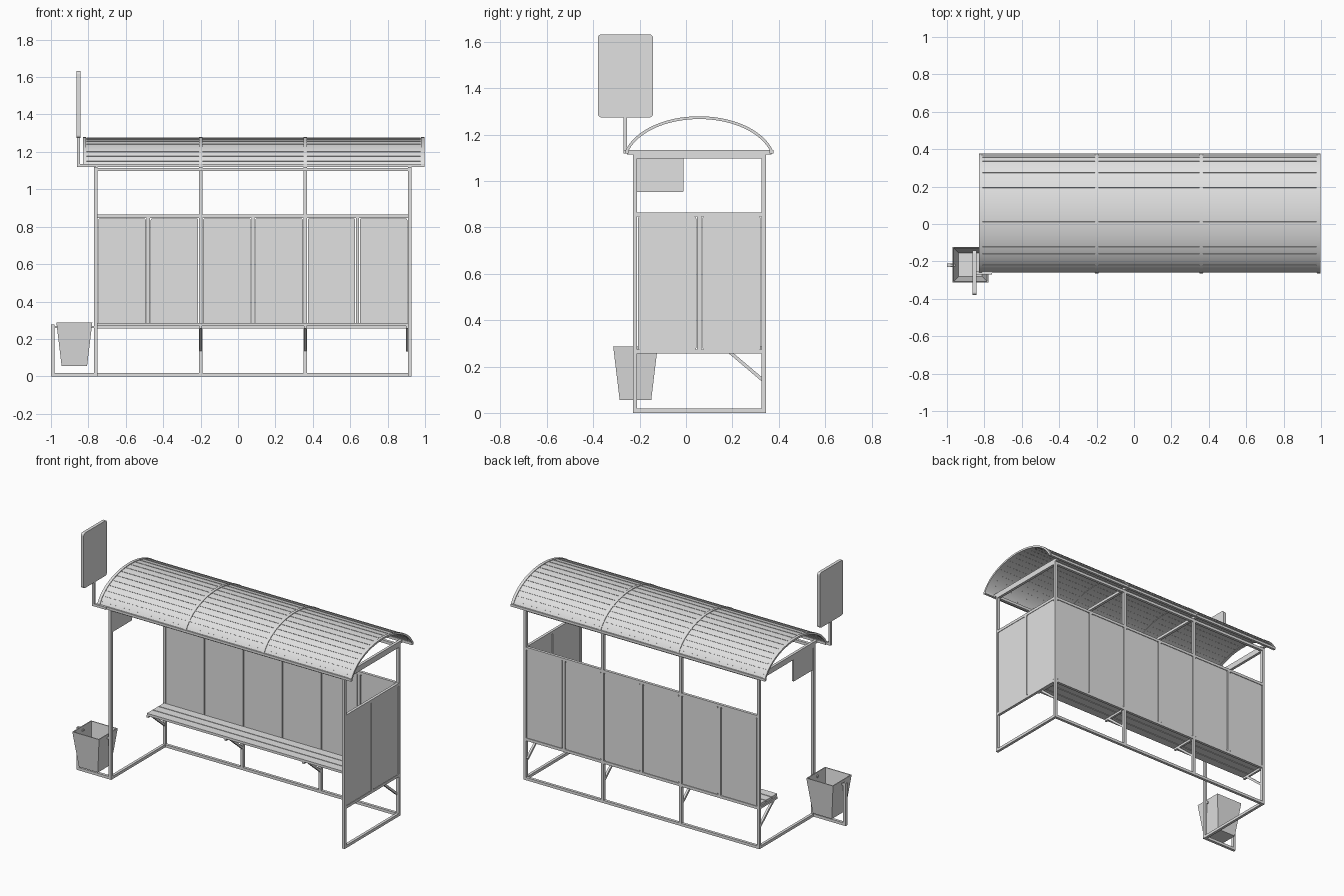
import bpy, bmesh, math
from mathutils import Vector, Matrix

cube = bpy.data.objects.get("Cube")
if cube:
    bpy.data.objects.remove(cube, do_unlink=True)

grey = bpy.data.materials.new("light_grey")
grey.use_nodes = True
grey.diffuse_color = (0.75, 0.75, 0.75, 1)
grey.node_tree.nodes["Principled BSDF"].inputs["Base Color"].default_value = (0.75, 0.75, 0.75, 1)


def finish(name, bm):
    bmesh.ops.recalc_face_normals(bm, faces=bm.faces)
    mesh = bpy.data.meshes.new(name)
    bm.to_mesh(mesh)
    bm.free()
    mesh.materials.append(grey)
    ob = bpy.data.objects.new(name, mesh)
    bpy.context.collection.objects.link(ob)
    return ob


def box(name, x, y, z):
    """Box from (min, max) pairs."""
    bm = bmesh.new()
    bmesh.ops.create_cube(bm, size=1)
    for v in bm.verts:
        for i, (lo, hi) in enumerate((x, y, z)):
            v.co[i] = (lo + hi) / 2 + v.co[i] * (hi - lo)
    return finish(name, bm)


def bar(name, a, b, w=0.018, h=None):
    """Straight bar between two points."""
    a, b = Vector(a), Vector(b)
    d = b - a
    bm = bmesh.new()
    bmesh.ops.create_cube(bm, size=1)
    size = Matrix.Diagonal((w, h or w, d.length, 1))
    bm.transform(Matrix.Translation((a + b) / 2) @ d.to_track_quat('Z', 'Y').to_matrix().to_4x4() @ size)
    return finish(name, bm)


def plate(name, axis, at, u, z, thick=0.012, r=0.01):
    """Upright rounded plate; axis is its normal, u its sideways extent."""
    bm = bmesh.new()
    rim = []
    corners = ((u[1] - r, z[1] - r), (u[0] + r, z[1] - r), (u[0] + r, z[0] + r), (u[1] - r, z[0] + r))
    for k, (cu, cz) in enumerate(corners):
        for s in range(4):
            t = (k + s / 3) * math.pi / 2
            p, q = cu + r * math.cos(t), cz + r * math.sin(t)
            low = at - thick / 2
            rim.append(bm.verts.new((low, p, q) if axis == 'x' else (p, low, q)))
    face = bm.faces.new(rim)
    ext = bmesh.ops.extrude_face_region(bm, geom=[face])
    move = Vector((thick, 0, 0) if axis == 'x' else (0, thick, 0))
    bmesh.ops.translate(bm, vec=move, verts=[g for g in ext["geom"] if isinstance(g, bmesh.types.BMVert)])
    return finish(name, bm)


# Frame layout
LEFT, RIGHT = -0.76, 0.918
FRONT, BACK = -0.22, 0.335
BAYS = (LEFT, -0.2, 0.36, RIGHT)
T = 0.009
TOP = 1.115

# Posts, ground rails and top rails
for x in BAYS:
    box("back_post", (x - T, x + T), (BACK - T, BACK + T), (0, TOP))
for x in (LEFT, RIGHT):
    box("front_post", (x - T, x + T), (FRONT - T, FRONT + T), (0, TOP))
    for name, z in (("side_ground_rail", 0), ("side_top_rail", 1.097)):
        box(name, (x - T, x + T), (FRONT, BACK), (z, z + 2 * T))
box("back_ground_rail", (LEFT, RIGHT), (BACK - T, BACK + T), (0, 2 * T))
for name, y in (("front_top_rail", FRONT), ("back_top_rail", BACK)):
    box(name, (LEFT - T, RIGHT + T), (y - T, y + T), (1.097, TOP))

# Back wall: rails, mullions and panels
for z in (0.265, 0.855):
    box("back_wall_rail", (LEFT, RIGHT), (BACK - T, BACK + T), (z - T, z + T))
    box("end_wall_rail", (RIGHT - T, RIGHT + T), (FRONT, BACK), (z - T, z + T))
for a, b in zip(BAYS, BAYS[1:]):
    mid = (a + b) / 2
    box("back_mullion", (mid - T, mid + T), (BACK - T, BACK + T), (0.265, 0.855))
    for lo, hi in ((a, mid), (mid, b)):
        plate("back_panel", 'y', BACK, (lo + 0.013, hi - 0.013), (0.275, 0.845))

# End wall with two panels, and the small hanging panel at the open end
mid = (FRONT + BACK) / 2
box("end_mullion", (RIGHT - T, RIGHT + T), (mid - T, mid + T), (0.265, 0.855))
for lo, hi in ((FRONT, mid), (mid, BACK)):
    plate("end_panel", 'x', RIGHT, (lo + 0.013, hi - 0.013), (0.272, 0.847))
plate("hanging_panel", 'x', LEFT, (-0.215, -0.01), (0.953, 1.1), 0.012, 0.004)

# Bench planks and braces
for i in range(3):
    y = 0.15 + i * 0.06
    box("bench_plank", (LEFT, RIGHT - T), (y, y + 0.055), (0.27, 0.286))
for x in BAYS:
    bx = x - 0.012 if x == RIGHT else x
    bar("bench_brace", (bx, 0.185, 0.265), (bx, BACK, 0.138), 0.014)
    box("bench_bracket", (bx - 0.007, bx + 0.007), (0.155, BACK), (0.256, 0.27))

# Vaulted roof
R0, R1 = -0.83, 0.997
CY, HALF, EAVE, RISE = 0.057, 0.312, 1.122, 0.148
TILT = math.radians(14)


def arc_point(f):
    """Point (y, z) and outward normal on the vault, f from 0 to 1."""
    t = math.pi - TILT - f * (math.pi - 2 * TILT)
    a = HALF / math.cos(TILT)
    b = RISE / (1 - math.sin(TILT))
    pos = Vector((0, CY + a * math.cos(t), EAVE + b * (math.sin(t) - math.sin(TILT))))
    return pos, Vector((0, math.cos(t) / a, math.sin(t) / b)).normalized()


def vault(name, x0, x1, inner, outer, n=32):
    bm = bmesh.new()
    rows = []
    for i in range(n + 1):
        p, nor = arc_point(i / n)
        rows.append([bm.verts.new(p + nor * o + Vector((x, 0, 0)))
                     for x, o in ((x0, inner), (x1, inner), (x1, outer), (x0, outer))])
    for a, b in zip(rows, rows[1:]):
        for k in range(4):
            bm.faces.new((a[k], a[(k + 1) % 4], b[(k + 1) % 4], b[k]))
    bm.faces.new(rows[0])
    bm.faces.new(rows[-1])
    ob = finish(name, bm)
    bpy.ops.object.select_all(action='DESELECT')
    ob.select_set(True)
    bpy.context.view_layer.objects.active = ob
    bpy.ops.object.shade_smooth_by_angle(angle=math.radians(30))


vault("roof_sheet", R0, R1, 0, 0.005)
for x in (R0 + T, -0.2, 0.36, R1 - T):
    vault("roof_arch", x - T, x + T, -0.003, 0.009)
RIBS = 18
for i in range(1, RIBS):
    p, nor = arc_point(i / RIBS)
    c = p + nor * 0.003
    a, b = c + Vector((R0 + 0.02, 0, 0)), c + Vector((R1 - 0.02, 0, 0))
    rib = bar("roof_rib", (0, 0, 0), (0, 0, 1), 0.008)
    # align the rib's thickness with the vault normal
    along = Vector((1, 0, 0))
    side = along.cross(nor)
    basis = Matrix((nor, side, along)).transposed().to_4x4()
    rib.data.transform(Matrix.Translation(a) @ basis @ Matrix.Diagonal((1, 0.7, (b - a).length, 1)))

# Eave rails and cross beams under the roof
for y in (CY - HALF, CY + HALF):
    box("eave_rail", (R0, R1), (y - 0.008, y + 0.008), (1.118, 1.134))
for x in BAYS:
    box("cross_beam", (x - T, x + T), (CY - HALF, CY + HALF), (TOP, 1.133))

# Sign on its arm
SX, SY = -0.853, -0.262
box("sign_arm", (SX - 0.008, LEFT), (SY - 0.008, SY + 0.008), (1.118, 1.134))
box("sign_pole", (SX - 0.008, SX + 0.008), (SY - 0.008, SY + 0.008), (1.118, 1.28))
plate("sign_board", 'x', SX, (-0.38, -0.142), (1.274, 1.632), 0.02, 0.015)

# Bin stand
BX = -0.991
box("bin_stand_post", (BX - T, BX + T), (FRONT - T, FRONT + T), (0, 0.277))
box("bin_stand_rail", (BX, LEFT), (FRONT - T, FRONT + T), (0, 2 * T))
for x0, x1 in ((BX, -0.955), (-0.795, LEFT)):
    box("bin_pivot", (x0, x1), (FRONT - 0.006, FRONT + 0.006), (0.258, 0.27))

# Open tapered bin: outer wall, rim, inner wall and floor
bm = bmesh.new()
rings = []
for half, z in ((0.068, 0.055), (0.096, 0.287), (0.09, 0.287), (0.062, 0.063)):
    rings.append([bm.verts.new((-0.875 + sx * half, -0.218 + sy * half, z))
                  for sx, sy in ((-1, -1), (1, -1), (1, 1), (-1, 1))])
for a, b in zip(rings, rings[1:]):
    for k in range(4):
        bm.faces.new((a[k], a[(k + 1) % 4], b[(k + 1) % 4], b[k]))
bm.faces.new(rings[0])
bm.faces.new(rings[-1])
finish("bin", bm)
